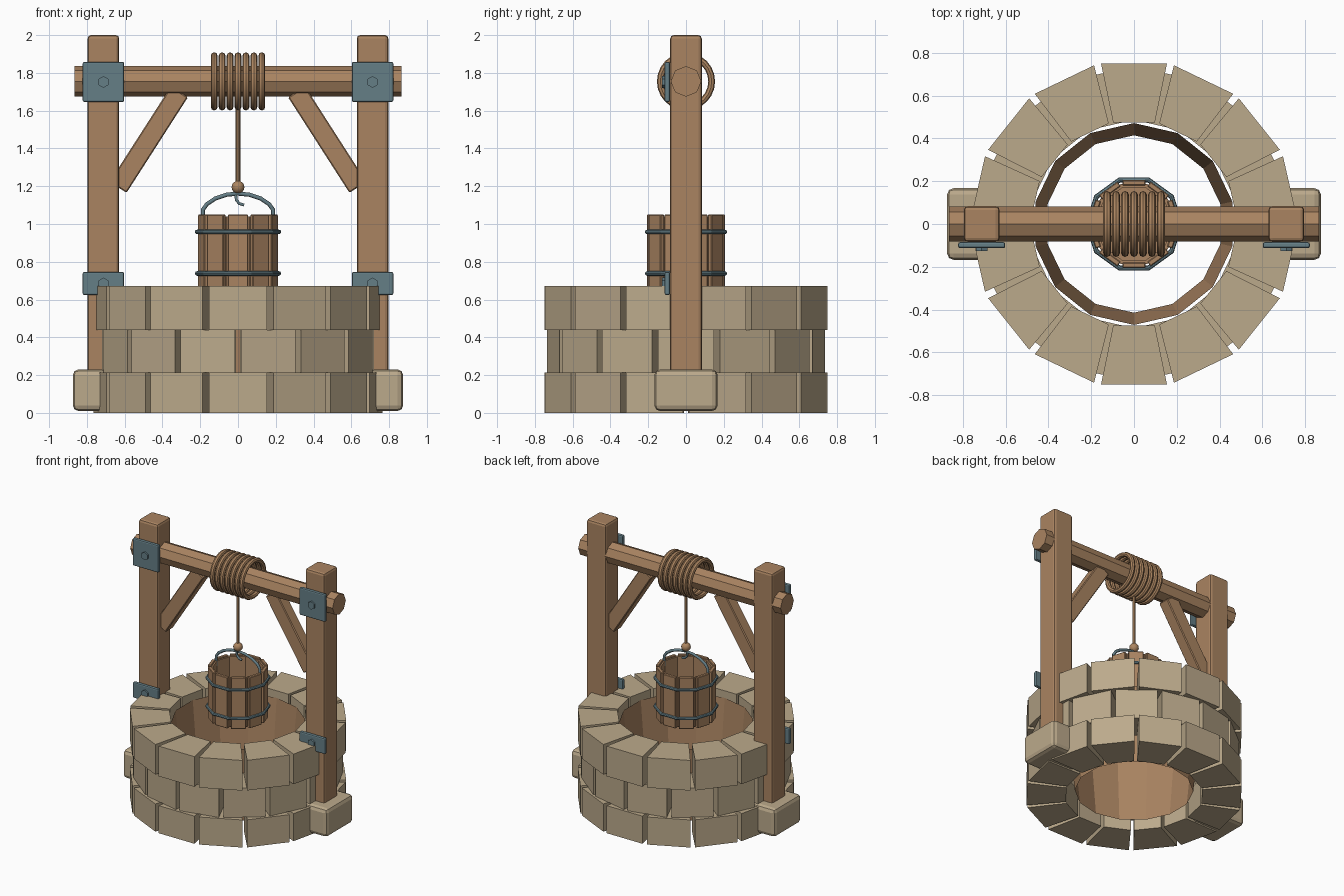
import bpy, bmesh, math
from mathutils import Vector, Matrix

if "Cube" in bpy.data.objects:
    bpy.data.objects.remove(bpy.data.objects["Cube"])


def material(name, rgb):
    m = bpy.data.materials.new(name)
    m.diffuse_color = (*rgb, 1)
    m.use_nodes = True
    m.node_tree.nodes["Principled BSDF"].inputs["Base Color"].default_value = m.diffuse_color
    return m


WOOD = material("wood", (0.40, 0.23, 0.12))
STONE = material("stone", (0.50, 0.40, 0.26))
METAL = material("metal", (0.13, 0.21, 0.24))
ROPE = material("rope", (0.42, 0.24, 0.12))


def finish(name, bm, mat):
    bmesh.ops.recalc_face_normals(bm, faces=bm.faces)
    me = bpy.data.meshes.new(name)
    bm.to_mesh(me)
    bm.free()
    ob = bpy.data.objects.new(name, me)
    bpy.context.collection.objects.link(ob)
    me.materials.append(mat)
    return ob


def box(name, centre, size, mat, bevel=0.0, segments=1, angle=0.0):
    """Box, optionally turned about y and bevelled."""
    bm = bmesh.new()
    bmesh.ops.create_cube(bm, size=1, matrix=Matrix.Diagonal((*size, 1)))
    ob = finish(name, bm, mat)
    ob.location = centre
    ob.rotation_euler.y = angle
    if bevel:
        mod = ob.modifiers.new("bevel", 'BEVEL')
        mod.width, mod.segments = bevel, segments
    return ob


def cylinder(name, centre, radius, depth, sides, mat, rot=(0, 0, 0)):
    bpy.ops.mesh.primitive_cylinder_add(vertices=sides, radius=radius, depth=depth,
                                        location=centre, rotation=rot)
    ob = bpy.context.object
    ob.name = name
    ob.data.materials.append(mat)
    return ob


def torus(name, centre, major, minor, n_major, n_minor, mat, rot=(0, 0, 0)):
    bpy.ops.mesh.primitive_torus_add(major_radius=major, minor_radius=minor,
                                     major_segments=n_major, minor_segments=n_minor,
                                     location=centre, rotation=rot)
    ob = bpy.context.object
    ob.name = name
    ob.data.materials.append(mat)
    return ob


def wire(name, points, radius, mat):
    cu = bpy.data.curves.new(name, 'CURVE')
    cu.dimensions = '3D'
    cu.bevel_depth, cu.bevel_resolution, cu.use_fill_caps = radius, 1, True
    sp = cu.splines.new('POLY')
    sp.points.add(len(points) - 1)
    for p, co in zip(sp.points, points):
        p.co = (*co, 1)
    cu.materials.append(mat)
    ob = bpy.data.objects.new(name, cu)
    bpy.context.collection.objects.link(ob)
    return ob


def lathe(name, profile, sides, mat, start=0.0, cap_end=False):
    """Turn (radius, z) points about z with flat sides."""
    bm = bmesh.new()
    rings = [[bm.verts.new((r * math.cos(start + math.tau * i / sides),
                            r * math.sin(start + math.tau * i / sides), z))
              for i in range(sides)] for r, z in profile]
    for a, b in zip(rings, rings[1:]):
        for i in range(sides):
            j = (i + 1) % sides
            bm.faces.new((a[i], a[j], b[j], b[i]))
    if cap_end:
        bm.faces.new(rings[0])
        bm.faces.new(rings[-1])
    return finish(name, bm, mat)


# Stone courses: wedge blocks, middle course offset by half a block
def stone_course(name, z0, z1, outer, inner, offset, n=14):
    bm = bmesh.new()
    t = math.tan(math.radians(11.6))
    for k in range(n):
        rot = Matrix.Rotation(math.pi / 2 + math.tau * (k + offset) / n, 4, 'Z')
        flat = [(inner, -inner * t), (outer, -outer * t), (outer, outer * t), (inner, inner * t)]
        face = bm.faces.new([bm.verts.new(rot @ Vector((x, y, z0))) for x, y in flat])
        up = bmesh.ops.extrude_face_region(bm, geom=[face])["geom"]
        bmesh.ops.translate(bm, vec=(0, 0, z1 - z0),
                            verts=[v for v in up if isinstance(v, bmesh.types.BMVert)])
    # the extrude keeps each starting face, so every block is closed
    return finish(name, bm, STONE)


stone_course("stone_course_bottom", 0.0, 0.213, 0.75, 0.475, 0)
stone_course("stone_course_middle", 0.213, 0.44, 0.72, 0.475, 0.5)
stone_course("stone_course_top", 0.44, 0.673, 0.75, 0.475, 0)

# Tapered well lining
lathe("well_lining", [(0.415, 0.04), (0.472, 0.62)], 14, WOOD, start=math.pi / 2)

# Posts, feet, braces, plates and bolts on each side
for s, side in ((-1, "left"), (1, "right")):
    x = 0.7125 * s
    box(f"{side}_foot", (0.707 * s, 0, 0.12), (0.335, 0.335, 0.22), STONE, 0.03, 2)
    box(f"{side}_post", (x, 0, 1.05), (0.167, 0.167, 1.9), WOOD, 0.018, 2)
    a, b = Vector((0.635 * s, 0, 1.194)), Vector((0.31 * s, 0, 1.70))
    d = b - a
    box(f"{side}_brace", (a + b) / 2, (0.107, 0.09, d.length), WOOD, 0.006,
        angle=math.atan2(d.x, d.z))
    for part, z, h in (("upper", 1.752, 0.212), ("lower", 0.685, 0.122)):
        box(f"{side}_{part}_plate", (x, -0.099, z), (0.22, 0.028, h), METAL, 0.009, 2)
        cylinder(f"{side}_{part}_bolt", (x, -0.115, z), 0.031, 0.022, 6, METAL,
                 (math.pi / 2, 0, 0))

# Axle with rope coils
cylinder("axle", (0, 0, 1.755), 0.081, 1.73, 8, WOOD, (0, math.pi / 2, 0))
for i in range(7):
    torus(f"rope_coil_{i + 1}", ((i - 3) * 0.042, 0, 1.755), 0.136, 0.018, 24, 8, ROPE,
          (0, math.pi / 2, 0))
    bpy.ops.object.shade_smooth_by_angle()

# Hanging rope, knot and hook
cylinder("hanging_rope", (0, 0, 1.42), 0.012, 0.46, 8, ROPE)
bpy.ops.mesh.primitive_uv_sphere_add(segments=12, ring_count=8, radius=0.034, location=(0, 0, 1.195))
knot = bpy.context.object
knot.name = "rope_knot"
knot.data.materials.append(ROPE)
bpy.ops.object.shade_smooth_by_angle()
wire("hook", [(0, 0, 1.18), (-0.012, 0, 1.15), (-0.008, 0, 1.125), (0.008, 0, 1.108),
              (0.032, 0, 1.1)], 0.009, METAL)

# Bucket: cup body, ten staves, two hoops and a handle
lathe("bucket_body", [(0.19, 0.66), (0.197, 0.67), (0.197, 1.04), (0.178, 1.04), (0.178, 0.69)],
      10, WOOD, cap_end=True)
for k in range(10):
    ang = math.pi / 2 + math.tau * k / 10
    stave = box(f"bucket_stave_{k + 1}", (0.193 * math.cos(ang), 0.193 * math.sin(ang), 0.852),
                (0.026, 0.107, 0.395), WOOD, 0.004)
    stave.rotation_euler.z = ang
for name, z in (("lower", 0.738), ("upper", 0.958)):
    torus(f"bucket_{name}_hoop", (0, 0, z), 0.217, 0.012, 10, 8, METAL)
half = [(0.186, 1.0), (0.186, 1.075), (0.165, 1.105), (0.12, 1.135), (0.06, 1.155)]
arc = [(-x, 0, z) for x, z in half] + [(0, 0, 1.161)] + [(x, 0, z) for x, z in reversed(half)]
wire("bucket_handle", arc, 0.011, METAL)
